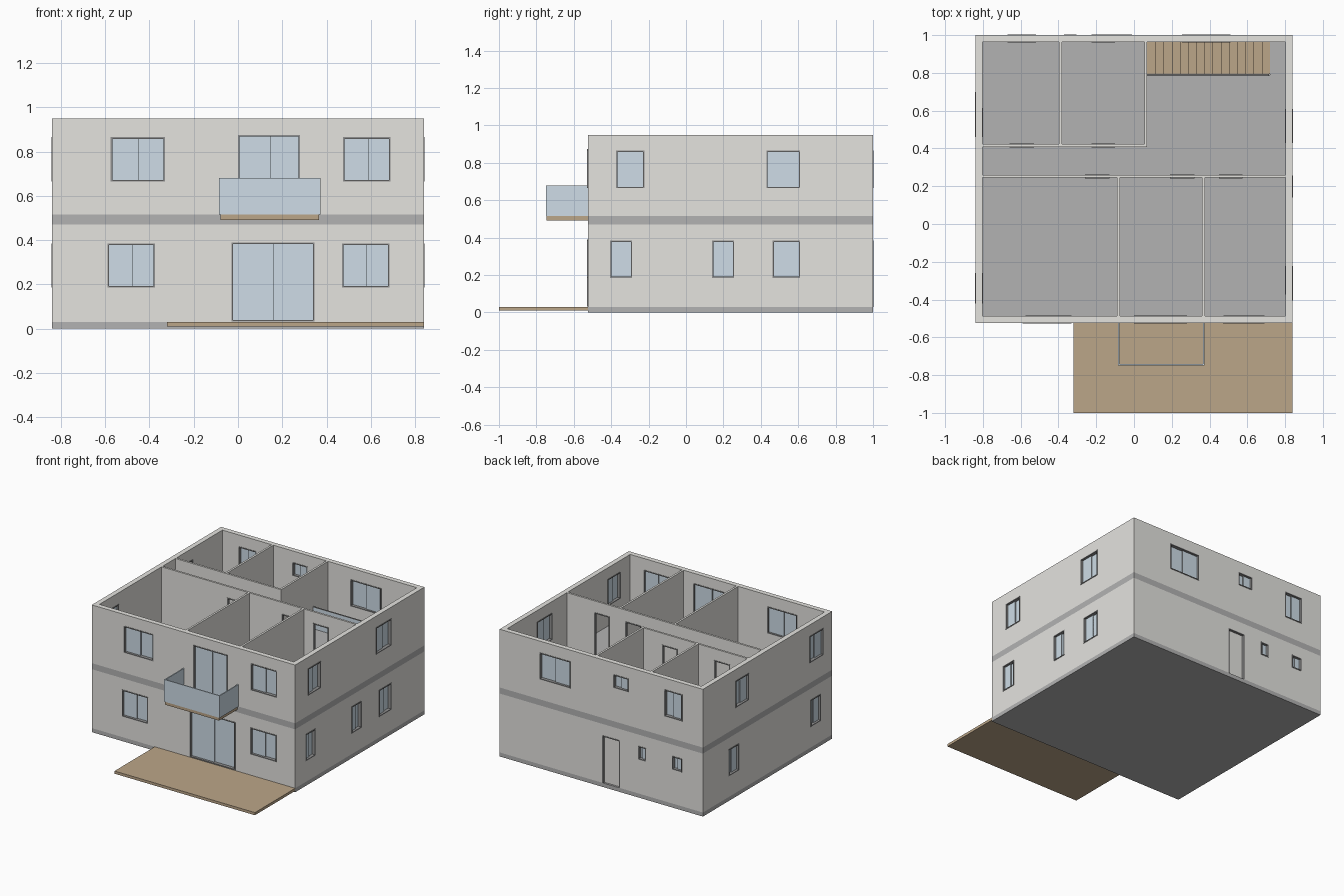
import bpy, bmesh
from mathutils import Matrix, Vector

if "Cube" in bpy.data.objects:
    bpy.data.objects.remove(bpy.data.objects["Cube"])

def material(name, r, g, b):
    m = bpy.data.materials.new(name)
    m.diffuse_color = (r, g, b, 1)
    m.use_nodes = True
    m.node_tree.nodes["Principled BSDF"].inputs["Base Color"].default_value = m.diffuse_color
    return m

WALL = material("plaster", 0.78, 0.77, 0.74)
SLAB = material("concrete", 0.45, 0.45, 0.45)
WOOD = material("wood", 0.50, 0.38, 0.25)
GLASS = material("glass", 0.62, 0.72, 0.80)
FRAME = material("frame", 0.28, 0.28, 0.28)

X, Y0, Y1, T = 0.84, -0.525, 1.0, 0.037      # house footprint and wall thickness
GROUND, CEIL, FLOOR, TOP = 0.03, 0.47, 0.515, 0.95

def boxes(name, parts, mat=None):
    """One object out of boxes given as (x0, x1, y0, y1, z0, z1)."""
    bm = bmesh.new()
    for x0, x1, y0, y1, z0, z1 in parts:
        c = Vector((x0 + x1, y0 + y1, z0 + z1)) / 2
        s = Matrix.Diagonal((abs(x1 - x0), abs(y1 - y0), abs(z1 - z0), 1))
        bmesh.ops.create_cube(bm, size=1, matrix=Matrix.Translation(c) @ s)
    me = bpy.data.meshes.new(name)
    bm.to_mesh(me)
    bm.free()
    ob = bpy.data.objects.new(name, me)
    bpy.context.collection.objects.link(ob)
    if mat:
        me.materials.append(mat)
    return ob

def cut(ob, holes):
    cutter = boxes("cutter", holes)
    cutter.hide_render = True
    mod = ob.modifiers.new("cut", 'BOOLEAN')
    mod.operation, mod.solver, mod.object = 'DIFFERENCE', 'EXACT', cutter
    bpy.context.view_layer.objects.active = ob
    bpy.ops.object.modifier_apply(modifier=mod.name)
    bpy.data.objects.remove(cutter)

def on_face(face, u0, u1, d0, d1, z0, z1):
    """Box on a facade: u runs along the wall, d is depth inward from its outside."""
    if face == "front":
        return (u0, u1, Y0 + d0, Y0 + d1, z0, z1)
    if face == "back":
        return (u0, u1, Y1 - d1, Y1 - d0, z0, z1)
    if face == "left":
        return (-X + d0, -X + d1, u0, u1, z0, z1)
    return (X - d1, X - d0, u0, u1, z0, z1)

def frame_bars(place, u0, u1, d0, d1, z0, z1, w=0.007, sill=True):
    bars = [place(u0, u0 + w, d0, d1, z0, z1), place(u1 - w, u1, d0, d1, z0, z1),
            place(u0 + w, u1 - w, d0, d1, z1 - w, z1)]
    if sill:
        bars.append(place(u0 + w, u1 - w, d0, d1, z0, z0 + w))
    return bars

def window(face, u0, u1, z0, z1):
    """Sliding window: full-depth frame, two overlapping panes."""
    place = lambda *a: on_face(face, *a)
    name = f"{face}_window"
    mid, lap = (u0 + u1) / 2, 0.006
    bars = frame_bars(place, u0, u1, -0.003, T + 0.003, z0, z1)
    bars.append(place(mid - lap, mid + lap, 0.0165, 0.0235, z0 + 0.007, z1 - 0.007))
    boxes(name + "_frame", bars, FRAME)
    boxes(name + "_panes", [
        place(u0 + 0.006, mid + lap, 0.014, 0.018, z0 + 0.006, z1 - 0.006),
        place(mid - lap, u1 - 0.006, 0.022, 0.026, z0 + 0.006, z1 - 0.006)], GLASS)

def storey(name, z0, z1, windows, doors=()):
    shell = boxes(name, [(-X, X, Y0, Y1, z0, z1)], WALL)
    cut(shell, [(-X + T, X - T, Y0 + T, Y1 - T, z0 - 0.1, z1 + 0.1)])
    cut(shell, [on_face(f, a, b, -0.05, T + 0.05, c, d)
                for f, a, b, c, d in list(windows) + list(doors)])
    for w in windows:
        window(*w)

def partition(name, x0, x1, y0, y1, z0, z1, doors=()):
    """Inner wall; doors are (x0, x1) openings in walls that run along x."""
    ob = boxes(name, [(x0, x1, y0, y1, z0, z1)], WALL)
    head = z0 + 0.35
    if doors:
        cut(ob, [(a, b, y0 - 0.05, y1 + 0.05, z0 - 0.05, head) for a, b in doors])
    for a, b in doors:
        place = lambda u0, u1, d0, d1, c, d: (u0, u1, d0, d1, c, d)
        boxes("inner_door_frame",
              frame_bars(place, a, b, y0 - 0.003, y1 + 0.003, z0, head, sill=False), FRAME)

# Slabs, the upper one with a stairwell
boxes("ground_slab", [(-X, X, Y0, Y1, 0, GROUND)], SLAB)
upper_slab = boxes("upper_slab", [(-X, X, Y0, Y1, CEIL, FLOOR)], SLAB)
cut(upper_slab, [(0.07, 0.72, 0.79, Y1 - T, 0.4, 0.6)])

# Outer walls with windows
L0, L1, U0, U1 = 0.185, 0.385, 0.665, 0.865
storey("ground_walls", GROUND, CEIL, [
    ("front", -0.59, -0.375, L0, L1), ("front", -0.03, 0.345, 0.032, 0.39),
    ("front", 0.47, 0.685, L0, L1),
    ("right", -0.405, -0.288, L0, L1), ("right", 0.14, 0.257, L0, L1),
    ("right", 0.463, 0.61, L0, L1),
    ("left", -0.39, -0.27, L0, L1), ("left", 0.575, 0.70, L0, L1),
    ("back", -0.37, -0.305, 0.285, L1), ("back", -0.667, -0.585, 0.285, L1),
], [("back", -0.155, -0.01, GROUND - 0.01, 0.385)])
storey("upper_walls", FLOOR, TOP, [
    ("front", -0.575, -0.33, U0, U1), ("front", 0.0, 0.28, FLOOR + 0.002, 0.875),
    ("front", 0.475, 0.69, U0, U1),
    ("right", -0.373, -0.223, U0, U1), ("right", 0.43, 0.61, U0, U1),
    ("left", -0.42, -0.26, U0, U1), ("left", 0.46, 0.615, U0, U1),
    ("back", -0.67, -0.52, U0, U1), ("back", -0.225, -0.10, 0.765, U1),
    ("back", 0.255, 0.51, U0, U1)])

# Back door
back = lambda *a: on_face("back", *a)
boxes("back_door_frame", frame_bars(back, -0.155, -0.01, -0.003, T + 0.003,
                                    GROUND, 0.385, sill=False), FRAME)
boxes("back_door_leaf", [back(-0.149, -0.016, 0.015, 0.027, GROUND, 0.379)], WALL)

# Upper partitions
XI, YF, YB = X - T, Y0 + T, Y1 - T
partition("hall_front_wall", -XI, XI, 0.245, 0.26, FLOOR, TOP,
          [(-0.26, -0.13), (0.19, 0.32), (0.45, 0.575)])
partition("hall_back_wall", -XI, 0.07, 0.408, 0.423, FLOOR, TOP,
          [(-0.66, -0.53), (-0.225, -0.10)])
for x, y0, y1 in [(-0.39, 0.423, YB), (0.062, 0.423, YB),
                  (-0.082, YF, 0.245), (0.368, YF, 0.245)]:
    partition("room_divider", x - 0.0075, x + 0.0075, y0, y1, FLOOR, TOP)

# Ground partitions
partition("ground_back_room_wall", -XI, -0.19, 0.408, 0.423, GROUND, CEIL,
          [(-0.62, -0.50), (-0.35, -0.24)])
for x in (-0.45, -0.19):
    partition("ground_room_divider", x - 0.0075, x + 0.0075, 0.423, YB, GROUND, CEIL)

# Stairs rising toward the right, with a glass guard around the well
N, run, rise = 15, 0.65 / 15, (FLOOR - GROUND) / 15
boxes("stair_steps", [(0.07 + i * run, 0.07 + (i + 1) * run, 0.793, YB,
                       GROUND + max(0, i - 0.7) * rise, GROUND + (i + 1) * rise)
                      for i in range(N)], WOOD)
boxes("stair_guard", [(0.07, 0.715, 0.785, 0.792, FLOOR, 0.675)], GLASS)
boxes("stair_guard_rail", [(0.07, 0.715, 0.784, 0.793, 0.675, 0.68)], FRAME)

# Terrace
boxes("terrace", [(-0.32, X, -1.0, Y0, 0.01, GROUND)], WOOD)

# Balcony
boxes("balcony_deck", [(-0.08, 0.365, -0.745, Y0, 0.492, FLOOR)], WOOD)
boxes("balcony_glass", [
    (-0.086, 0.372, -0.748, -0.74, FLOOR, 0.68),
    (-0.086, -0.078, -0.74, Y0, FLOOR, 0.68),
    (0.364, 0.372, -0.74, Y0, FLOOR, 0.68)], GLASS)
